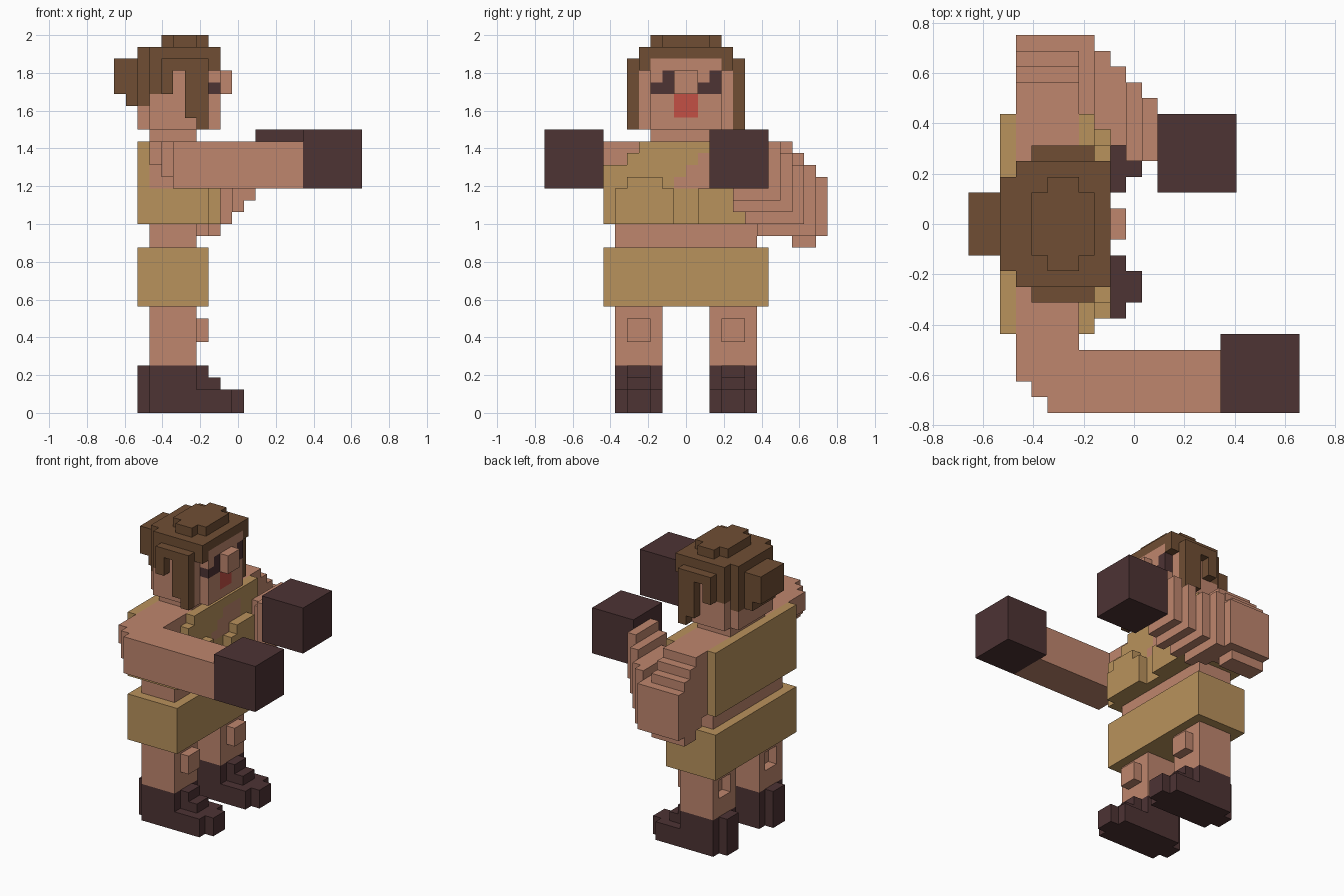
import bpy
import bmesh
import math

cube = bpy.data.objects.get("Cube")
if cube:
    bpy.data.objects.remove(cube, do_unlink=True)

U = 0.0625                      # edge of one block
ORIGIN = (-0.65625, -0.75, 0.0)
WIDTH = 24                      # blocks across y


def material(name, rgb):
    m = bpy.data.materials.new(name)
    m.use_nodes = True
    m.diffuse_color = (*rgb, 1)
    m.node_tree.nodes["Principled BSDF"].inputs["Base Color"].default_value = (*rgb, 1)
    return m


skin = material("skin", (0.52, 0.24, 0.155))
cloth = material("tan_cloth", (0.485, 0.287, 0.107))
brown = material("brown_hair", (0.16, 0.076, 0.034))
dark = material("dark_leather", (0.075, 0.033, 0.034))
red = material("red_lips", (0.55, 0.08, 0.06))

grid = {}                       # block -> part name, later parts replace earlier ones
parts = {}                      # part name -> material


def cells(box):
    x0, x1, y0, y1, z0, z1 = box
    return [(x, y, z) for x in range(x0, x1) for y in range(y0, y1) for z in range(z0, z1)]


def flip(box):
    x0, x1, y0, y1, z0, z1 = box
    return (x0, x1, WIDTH - y1, WIDTH - y0, z0, z1)


def part(name, mat, *boxes):
    parts[name] = mat
    for box in boxes:
        for c in cells(box):
            grid[c] = name


def cut(*boxes):
    for box in boxes:
        for c in cells(box):
            grid.pop(c, None)


def pair(name, mat, *boxes):
    part("right_" + name, mat, *boxes)
    part("left_" + name, mat, *map(flip, boxes))


# legs with knee caps and a hollow behind each knee
pair("leg", skin, (3, 7, 6, 10, 4, 9), (7, 8, 7, 9, 6, 8))
hollow = (3, 4, 7, 9, 6, 8)
cut(hollow, flip(hollow))

# boots with stepped toes and a narrow heel
pair("boot", dark, (3, 7, 6, 10, 0, 4), (2, 3, 7, 9, 0, 4), (7, 8, 7, 9, 2, 4),
     (8, 9, 7, 9, 2, 3), (7, 10, 6, 10, 0, 2), (10, 11, 7, 9, 0, 2))

# body and clothes
part("torso", skin, (3, 7, 6, 18, 14, 23))
part("skirt", cloth, (2, 8, 5, 19, 9, 14))
part("top", cloth, (2, 3, 5, 19, 16, 23), (7, 8, 5, 19, 16, 23),
     (3, 7, 5, 6, 16, 20), (3, 7, 18, 19, 16, 20))
pair("bust", cloth, (8, 9, 6, 11, 16, 19), (8, 9, 7, 10, 19, 20))
part("chest", skin, (7, 8, 11, 16, 19, 20), (7, 8, 12, 16, 20, 21), (7, 8, 13, 16, 21, 22))
cut((7, 8, 5, 7, 21, 23), (7, 8, 7, 8, 22, 23))

# straight right arm, bent forward at a rounded elbow
part("right_arm", skin, (3, 7, 2, 8, 19, 23), (4, 7, 1, 2, 19, 23), (5, 16, 0, 4, 19, 23))
cut((3, 4, 0, 5, 19, 21), (4, 5, 0, 5, 19, 20))
part("right_glove", dark, (16, 21, 0, 5, 19, 24))

# left arm drops to the elbow, then rises forward in slices
upper = [(18, 18, 23), (19, 16, 23), (20, 15, 23), (21, 14, 22), (22, 14, 21), (23, 15, 20)]
fore = [(7, 19, 24, 15, 20), (8, 18, 23, 15, 21), (9, 17, 22, 16, 21),
        (10, 16, 21, 17, 22), (11, 16, 20, 18, 23)]
part("left_arm", skin, *[(3, 7, y, y + 1, z0, z1) for y, z0, z1 in upper],
     *[(x, x + 1, y0, y1, z0, z1) for x, y0, y1, z0, z1 in fore])
part("left_glove", dark, (12, 17, 14, 19, 19, 24))

# head
part("head", skin, (3, 7, 9, 15, 23, 24), (3, 8, 8, 16, 24, 30),
     (2, 3, 9, 15, 24, 26), (8, 9, 9, 15, 24, 30))
part("nose", skin, (9, 10, 11, 13, 27, 29))
part("lips", red, (8, 9, 11, 13, 25, 27))
part("right_eye", dark, (8, 9, 9, 11, 27, 28), (8, 9, 10, 11, 28, 29))
part("left_eye", dark, (8, 9, 13, 15, 27, 28), (8, 9, 14, 15, 28, 29))

# hair cap, fringe and back
part("hair", brown, (4, 8, 9, 15, 31, 32), (3, 9, 8, 16, 30, 31), (2, 3, 9, 15, 30, 31),
     (2, 3, 9, 15, 26, 30), (3, 4, 8, 16, 27, 30))
cut(*[(x, x + 1, y, y + 1, 31, 32) for x in (4, 7) for y in (9, 14)])
pair("side_hair", brown, (4, 8, 7, 8, 27, 30), (6, 7, 7, 8, 25, 27),
     (7, 8, 7, 8, 24, 27), (8, 9, 8, 9, 29, 30))
ear_gap = (5, 6, 7, 8, 27, 29)
cut(ear_gap, flip(ear_gap))
part("bun", brown, (0, 2, 10, 14, 27, 30), (1, 2, 10, 14, 26, 27))

# turn the blocks of every part into one mesh of outer faces
for name, mat in parts.items():
    bm = bmesh.new()
    verts = {}
    for c in [k for k, v in grid.items() if v == name]:
        for axis in range(3):
            for side in (0, 1):
                n = list(c)
                n[axis] += 2 * side - 1
                if tuple(n) in grid:
                    continue
                a, b = (axis + 1) % 3, (axis + 2) % 3
                loop = []
                for da, db in ((0, 0), (1, 0), (1, 1), (0, 1)):
                    p = list(c)
                    p[axis] += side
                    p[a] += da
                    p[b] += db
                    p = tuple(p)
                    if p not in verts:
                        verts[p] = bm.verts.new([ORIGIN[i] + U * p[i] for i in range(3)])
                    loop.append(verts[p])
                bm.faces.new(loop if side else loop[::-1])
    bmesh.ops.dissolve_limit(bm, angle_limit=math.radians(1), verts=bm.verts, edges=bm.edges)
    mesh = bpy.data.meshes.new(name)
    bm.to_mesh(mesh)
    bm.free()
    mesh.materials.append(mat)
    bpy.context.collection.objects.link(bpy.data.objects.new(name, mesh))
